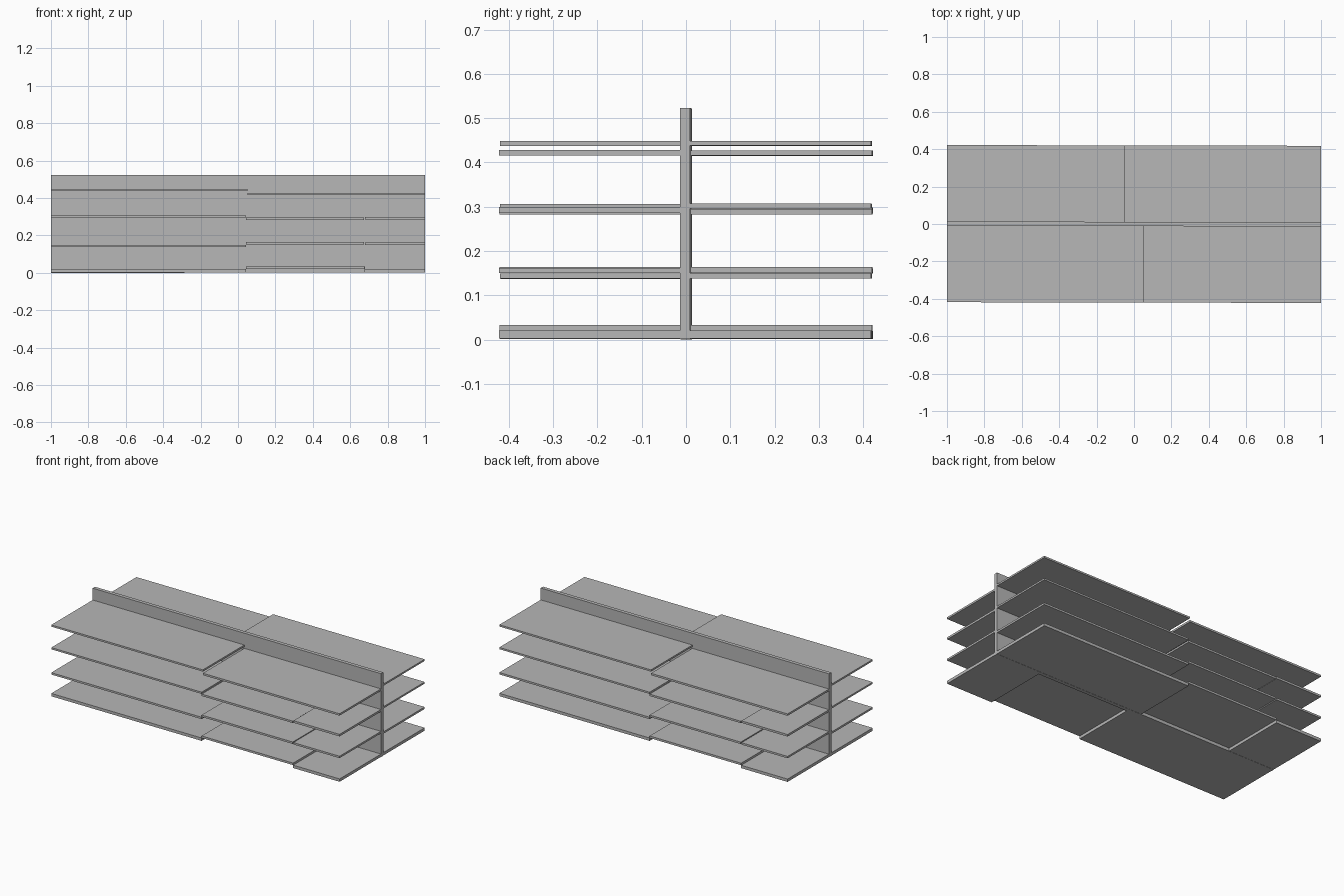
import bpy, bmesh
from mathutils import Matrix, Vector

if "Cube" in bpy.data.objects:
    bpy.data.objects.remove(bpy.data.objects["Cube"])

# the whole unit sits with a very slight twist and tilt
SKEW = Matrix.Rotation(-0.002, 4, 'Z') @ Matrix.Rotation(-0.0005, 4, 'Y')
LIFT = Matrix.Translation((0, 0, 0.0005))

# mid grey finish
finish = bpy.data.materials.new("grey_finish")
finish.diffuse_color = (0.475, 0.475, 0.475, 1)
finish.use_nodes = True
finish.node_tree.nodes["Principled BSDF"].inputs["Base Color"].default_value = finish.diffuse_color


def box(name, x0, x1, y0, y1, z0, z1):
    bm = bmesh.new()
    bmesh.ops.create_cube(bm, size=1)
    size = Vector((abs(x1 - x0), abs(y1 - y0), z1 - z0))
    bmesh.ops.scale(bm, vec=size, verts=bm.verts)
    centre = Vector(((x0 + x1) / 2, (y0 + y1) / 2, (z0 + z1) / 2))
    bmesh.ops.translate(bm, vec=centre, verts=bm.verts)
    bm.transform(LIFT @ SKEW)
    mesh = bpy.data.meshes.new(name)
    bm.to_mesh(mesh)
    bm.free()
    mesh.materials.append(finish)
    obj = bpy.data.objects.new(name, mesh)
    bpy.context.collection.objects.link(obj)
    return obj


WALL = 0.0115
DEPTH = 0.42

# central dividing panel
box("back_panel", -1, 1, -WALL, WALL, 0, 0.522)

# boards of each shelf row on the front side: x start, x end, bottom, top
rows = {
    "bottom_shelf": [(-1, 0.043, 0.001, 0.019), (0.043, 0.678, 0.019, 0.032),
                     (0.678, 1, 0.001, 0.019)],
    "lower_shelf": [(-1, 0.043, 0.137, 0.149), (0.043, 0.675, 0.151, 0.163),
                    (0.680, 1, 0.149, 0.161)],
    "upper_shelf": [(-1, 0.043, 0.295, 0.306), (0.043, 0.675, 0.282, 0.294),
                    (0.680, 1, 0.285, 0.298)],
    "top_shelf": [(-1, 0.052, 0.437, 0.448), (0.052, 1, 0.415, 0.427)],
}

# the rear side repeats the front turned half way round
for side, s in (("front", 1), ("rear", -1)):
    for row, boards in rows.items():
        for i, (x0, x1, z0, z1) in enumerate(boards, 1):
            box(f"{side}_{row}_{i}", s * x0, s * x1, -s * DEPTH, -s * WALL, z0, z1)
